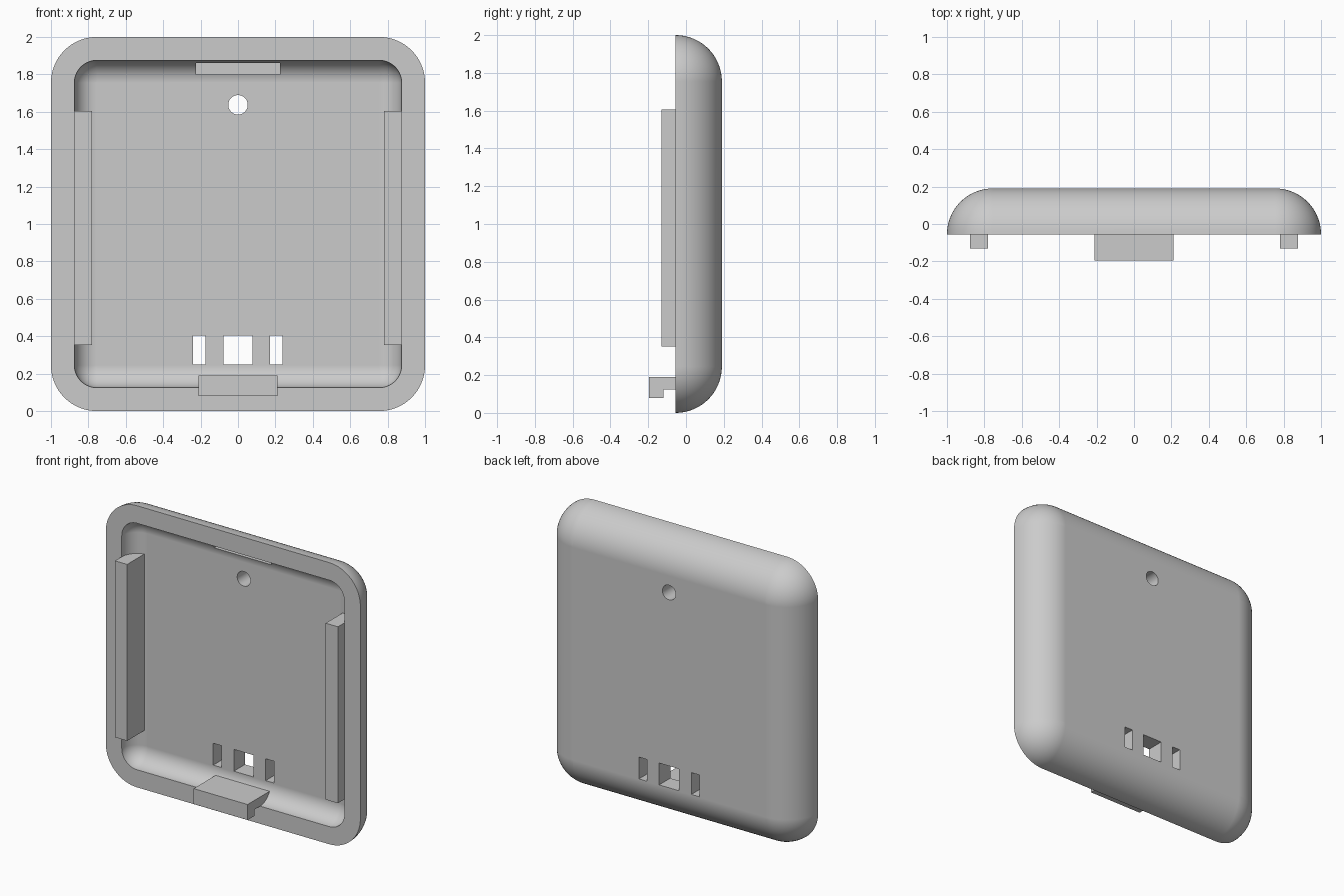
import bpy
import bmesh
from math import sin, cos, pi

if "Cube" in bpy.data.objects:
    bpy.data.objects.remove(bpy.data.objects["Cube"], do_unlink=True)

RIM, BACK = -0.055, 0.19      # y of the open rim and of the back face
WALL = 0.125
STEPS = 16                    # segments per quarter round

grey = bpy.data.materials.new("plain grey")
grey.use_nodes = True
grey.diffuse_color = (0.6, 0.6, 0.6, 1)
grey.node_tree.nodes["Principled BSDF"].inputs["Base Color"].default_value = (0.6, 0.6, 0.6, 1)


def finish(name, bm):
    bmesh.ops.remove_doubles(bm, verts=bm.verts, dist=1e-5)
    bmesh.ops.recalc_face_normals(bm, faces=bm.faces)
    mesh = bpy.data.meshes.new(name)
    bm.to_mesh(mesh)
    bm.free()
    mesh.materials.append(grey)
    obj = bpy.data.objects.new(name, mesh)
    bpy.context.collection.objects.link(obj)
    return obj


def prism(name, profile, x0, x1):
    """Extrude a (y, z) profile along x."""
    bm = bmesh.new()
    face = bm.faces.new([bm.verts.new((x0, y, z)) for y, z in profile])
    ext = bmesh.ops.extrude_face_region(bm, geom=[face])["geom"]
    moved = [v for v in ext if isinstance(v, bmesh.types.BMVert)]
    bmesh.ops.translate(bm, verts=moved, vec=(x1 - x0, 0, 0))
    return finish(name, bm)


def box(name, x0, x1, y0, y1, z0, z1):
    return prism(name, [(y0, z0), (y1, z0), (y1, z1), (y0, z1)], x0, x1)


def pillow(name, half, radius, front):
    """Rounded square slab with ball corners toward +y and a flat front."""
    bm = bmesh.new()
    core = half - radius
    levels = [(radius, front)] if front < RIM else []
    for i in range(STEPS + 1):
        a = pi / 2 * i / STEPS
        levels.append((radius * cos(a), RIM + radius * sin(a)))
    rings = []
    for r, y in levels:
        ring = []
        for q, (sx, sz) in enumerate([(1, 1), (-1, 1), (-1, -1), (1, -1)]):
            for k in range(STEPS + 1):
                a = pi / 2 * (q + k / STEPS)
                ring.append(bm.verts.new((sx * core + r * cos(a), y, 1 + sz * core + r * sin(a))))
        rings.append(ring)
    for low, high in zip(rings, rings[1:]):
        for i in range(len(low)):
            j = (i + 1) % len(low)
            bm.faces.new((low[i], low[j], high[j], high[i]))
    bm.faces.new(rings[0])
    bm.faces.new([rings[-1][q * (STEPS + 1)] for q in range(4)])
    return finish(name, bm)


def cut(target, cutter):
    cutter.hide_render = True
    mod = target.modifiers.new("cut", "BOOLEAN")
    mod.operation = "DIFFERENCE"
    mod.solver = "EXACT"
    mod.object = cutter
    activate(target)
    bpy.ops.object.modifier_apply(modifier=mod.name)
    bpy.data.objects.remove(cutter, do_unlink=True)


def activate(obj):
    bpy.ops.object.select_all(action="DESELECT")
    obj.select_set(True)
    bpy.context.view_layer.objects.active = obj


# Hollow shell
shell = pillow("cover_shell", 1.0, BACK - RIM, RIM)
cut(shell, pillow("cavity_cutter", 1 - WALL, BACK - RIM - WALL, RIM - 0.1))

# Latch pocket in the top wall
cut(shell, box("pocket_cutter", -0.225, 0.225, 0.0, 0.09, 1.80, 1.93))

# Three rectangular slots near the bottom
for x0, x1 in [(-0.24, -0.175), (-0.078, 0.078), (0.172, 0.237)]:
    cut(shell, box("slot_cutter", x0, x1, 0, 0.3, 0.25, 0.405))

# Round hole near the top
bm = bmesh.new()
ring = [bm.verts.new((0.052 * cos(2 * pi * i / 48), 0, 1.637 + 0.052 * sin(2 * pi * i / 48)))
        for i in range(48)]
ext = bmesh.ops.extrude_face_region(bm, geom=[bm.faces.new(ring)])["geom"]
bmesh.ops.translate(bm, verts=[v for v in ext if isinstance(v, bmesh.types.BMVert)], vec=(0, 0.3, 0))
cut(shell, finish("hole_cutter", bm))

activate(shell)
bpy.ops.object.shade_smooth_by_angle(angle=pi / 6)
weighted = shell.modifiers.new("even_shading", "WEIGHTED_NORMAL")
weighted.keep_sharp = True

# Side guide rails
box("left_rail", 0.78, 0.876, -0.13, 0.075, 0.352, 1.605)
box("right_rail", -0.876, -0.78, -0.13, 0.075, 0.352, 1.605)

# Bottom latch with its downward hook
prism("latch_hook", [(-0.195, 0.08), (-0.12, 0.08), (-0.12, 0.125), (0.06, 0.125),
                     (0.06, 0.19), (-0.195, 0.19)], -0.212, 0.212)
